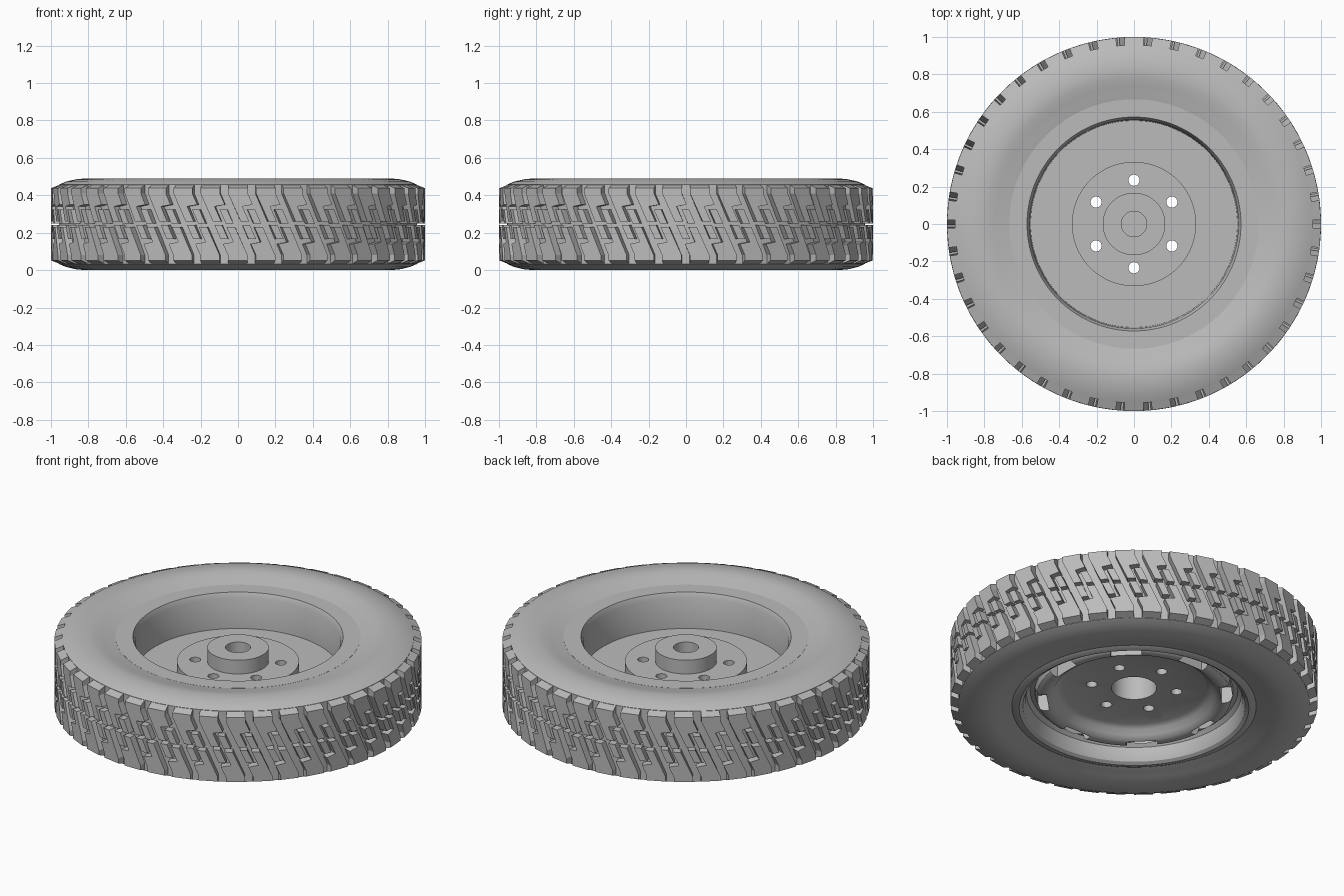
import bpy, bmesh, math
from mathutils import Matrix

if "Cube" in bpy.data.objects:
    bpy.data.objects.remove(bpy.data.objects["Cube"])

grey = bpy.data.materials.new("plain_grey")
grey.use_nodes = True
grey.diffuse_color = (0.5, 0.5, 0.5, 1)
grey.node_tree.nodes["Principled BSDF"].inputs["Base Color"].default_value = grey.diffuse_color

MID = 0.245      # half of the tyre width
PITCHES = 42     # tread repeats around the tyre


def make_object(name, bm):
    bmesh.ops.recalc_face_normals(bm, faces=bm.faces)
    mesh = bpy.data.meshes.new(name)
    bm.to_mesh(mesh)
    bm.free()
    mesh.materials.append(grey)
    ob = bpy.data.objects.new(name, mesh)
    bpy.context.collection.objects.link(ob)
    return ob


def activate(ob):
    bpy.ops.object.select_all(action='DESELECT')
    ob.select_set(True)
    bpy.context.view_layer.objects.active = ob


def smooth(ob, degrees):
    activate(ob)
    bpy.ops.object.shade_smooth_by_angle(angle=math.radians(degrees))


def lathe(name, profile, closed, steps=126):
    """Turn an (r, z) profile around the z axis."""
    bm = bmesh.new()
    rings = []
    for i in range(steps):
        a = math.tau * i / steps
        rings.append([bm.verts.new((r * math.cos(a), r * math.sin(a), z)) for r, z in profile])
    n = len(profile)
    for i in range(steps):
        p, q = rings[i], rings[(i + 1) % steps]
        for j in range(n if closed else n - 1):
            k = (j + 1) % n
            bm.faces.new((p[j], q[j], q[k], p[k]))
    bmesh.ops.remove_doubles(bm, verts=bm.verts, dist=1e-5)
    bmesh.ops.dissolve_degenerate(bm, edges=bm.edges, dist=1e-5)
    return make_object(name, bm)


# Tyre carcass: rounded sidewalls, mirrored top to bottom
half = [(0.62, 0.445), (0.665, 0.459), (0.70, 0.466), (0.74, 0.476), (0.78, 0.486),
        (0.82, 0.49), (0.87, 0.485), (0.92, 0.473), (0.957, 0.457)]
tyre = lathe("tyre", half + [(r, 2 * MID - z) for r, z in reversed(half)], True)
smooth(tyre, 35)

# Wheel: top flange, barrel, floor, hub, then the underside with its raised ridge
wheel_profile = [
    (0, 0.33), (0.068, 0.33), (0.068, 0.395), (0.167, 0.395), (0.167, 0.312),
    (0.332, 0.312), (0.332, 0.25), (0.553, 0.25), (0.558, 0.43), (0.572, 0.46),
    (0.667, 0.46), (0.667, 0.032), (0.65, 0.024), (0.625, 0.02), (0.605, 0.032),
    (0.592, 0.06), (0.585, 0.11), (0.565, 0.13), (0.54, 0.125), (0.53, 0.092),
    (0.515, 0.08), (0.49, 0.076), (0.465, 0.083), (0.44, 0.102), (0.42, 0.13),
    (0.39, 0.145), (0.123, 0.145), (0.123, 0.29), (0, 0.29)]
wheel = lathe("wheel", wheel_profile, False)

# Cutters: six bolt holes right through, eight blind vents in the ridge
bm = bmesh.new()
for i in range(6):
    a = math.radians(30 + 60 * i)
    bmesh.ops.create_cone(bm, cap_ends=True, segments=24, radius1=0.03, radius2=0.03, depth=0.6,
                          matrix=Matrix.Rotation(a, 4, 'Z') @ Matrix.Translation((0.234, 0, 0.25)))
for i in range(8):
    place = Matrix.Rotation(math.radians(45 * i), 4, 'Z') @ Matrix.Translation((0.502, 0, 0.1))
    bmesh.ops.create_cube(bm, size=1, matrix=place @ Matrix.Diagonal((0.062, 0.17, 0.15, 1)))
cutter = make_object("wheel_cutter", bm)
cutter.hide_render = True

cut = wheel.modifiers.new("holes", 'BOOLEAN')
cut.operation = 'DIFFERENCE'
cut.solver = 'EXACT'
cut.object = cutter
activate(wheel)
bpy.ops.object.modifier_apply(modifier=cut.name)
bpy.data.objects.remove(cutter)
smooth(wheel, 32)

# Tread blocks: (along, height) outlines, sheared into diagonals between the shoulders
shoulder_block = [(0, 0.213), (0.105, 0.213), (0.105, 0.165), (0.105, 0.105),
                  (0.045, 0.095), (0.045, 0.015), (0, 0.015), (0, 0.165)]
centre_block = [(0.065, 0.005), (0.105, 0.005), (0.105, 0.08), (0.065, 0.08)]
outlines = []
for shape in (shoulder_block, centre_block):
    outlines += [shape, [(0.105 - v, -w) for v, w in shape]]


def tread_point(bm, v, w, radius, start):
    u = v - 0.45 * max(-0.165, min(0.165, w))
    if radius == 1 and abs(w) > 0.2:      # bevelled shoulder
        w = math.copysign(0.193, w)
    a = start + u
    return bm.verts.new((radius * math.cos(a), radius * math.sin(a), MID + w))


bm = bmesh.new()
for i in range(PITCHES):
    start = math.pi / 2 + 0.0215 + math.tau * i / PITCHES
    for shape in outlines:
        inner = [tread_point(bm, v, w, 0.95, start) for v, w in shape]
        outer = [tread_point(bm, v, w, 1, start) for v, w in shape]
        bm.faces.new(inner)
        bm.faces.new(outer)
        for j in range(len(shape)):
            k = (j + 1) % len(shape)
            bm.faces.new((inner[j], inner[k], outer[k], outer[j]))
make_object("tread_blocks", bm)
